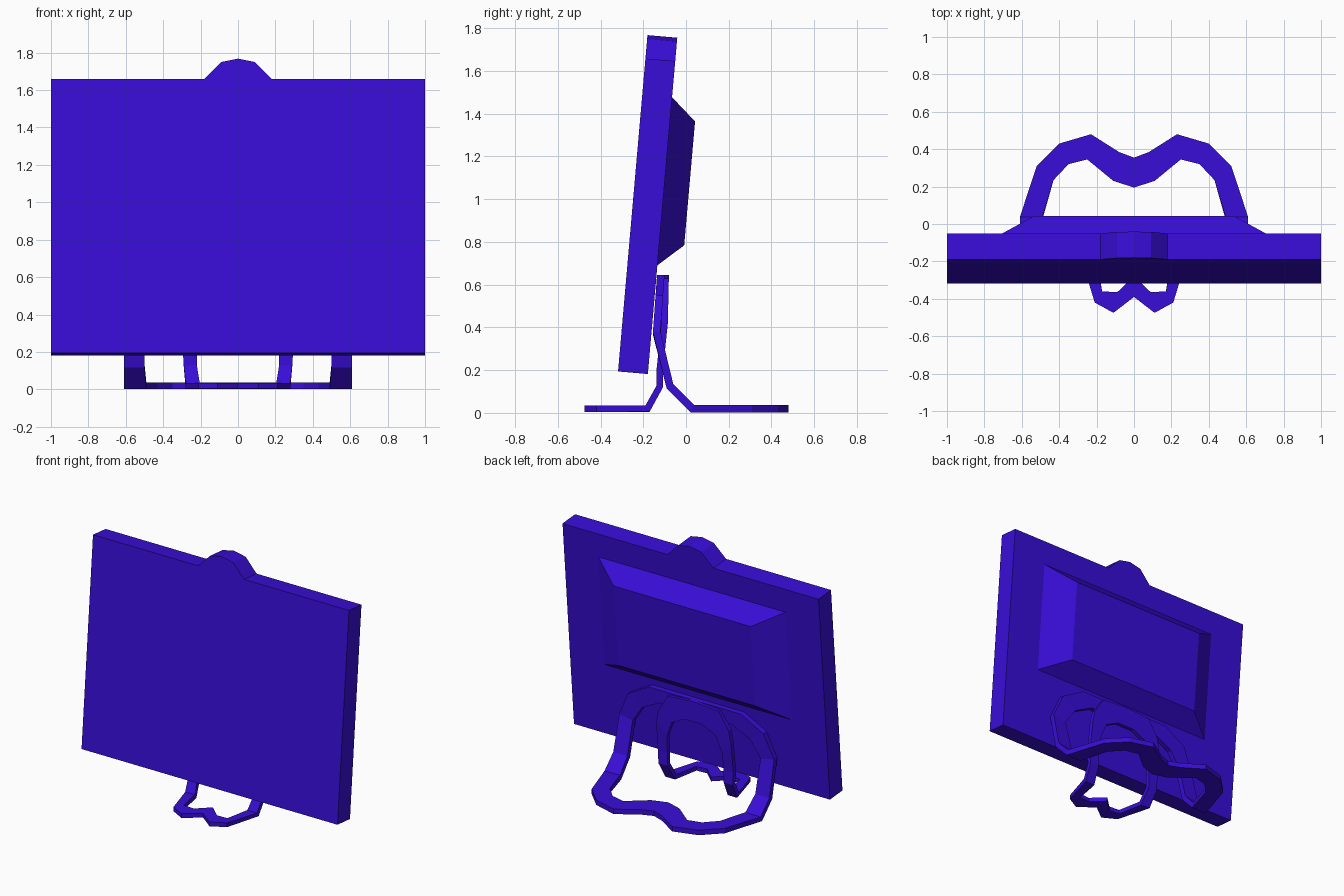
import bpy
import bmesh
import math
from mathutils import Matrix, Vector

cube = bpy.data.objects.get("Cube")
if cube:
    bpy.data.objects.remove(cube, do_unlink=True)

# Single material
blue = bpy.data.materials.new("violet_blue")
blue.use_nodes = True
COLOUR = (0.04, 0.004, 0.68, 1.0)
blue.diffuse_color = COLOUR
blue.node_tree.nodes["Principled BSDF"].inputs["Base Color"].default_value = COLOUR

# Frame of the tilted screen: origin at the lower front edge
TILT = Matrix.Translation((0, -0.318, 0.194)) @ Matrix.Rotation(math.radians(-5), 4, "X")
DEPTH = 0.14


def add_object(name, bm):
    bmesh.ops.recalc_face_normals(bm, faces=bm.faces)
    mesh = bpy.data.meshes.new(name)
    bm.to_mesh(mesh)
    bm.free()
    mesh.materials.append(blue)
    obj = bpy.data.objects.new(name, mesh)
    bpy.context.collection.objects.link(obj)
    return obj


def loft(name, front, back, y_front, y_back):
    """Solid between two (x, z) outlines in the tilted frame."""
    bm = bmesh.new()
    a = [bm.verts.new(TILT @ Vector((x, y_front, z))) for x, z in front]
    b = [bm.verts.new(TILT @ Vector((x, y_back, z))) for x, z in back]
    bm.faces.new(a)
    bm.faces.new(b[::-1])
    n = len(a)
    for i in range(n):
        j = (i + 1) % n
        bm.faces.new((a[i], b[i], b[j], a[j]))
    return add_object(name, bm)


def rect(half, low, high):
    return [(-half, low), (half, low), (half, high), (-half, high)]


# Screen panel with the faceted hump on top
TOP = 1.47
half_hump = [(0.18, TOP), (0.09, 1.562), (0, 1.58)]
outline = [(-1, 0), (1, 0), (1, TOP)] + half_hump
outline += [(-x, z) for x, z in half_hump[-2::-1]] + [(-1, TOP)]
loft("screen_panel", outline, outline, 0, DEPTH)

# Tapered housing on the back
loft("rear_housing", rect(0.735, 0.509, 1.302), rect(0.535, 0.615, 1.197),
     DEPTH - 0.002, 0.257)


def y_at(profile, z):
    """Depth of a stand arch at a given height."""
    for (y0, z0), (y1, z1) in zip(profile, profile[1:]):
        if z <= z1:
            return y0 + (y1 - y0) * (z - z0) / (z1 - z0)
    return profile[-1][0]


def stand_loop(name, floor, arch, profile, thickness):
    """Flat band: a floor part and a raised arch, mirrored across x."""
    bm = bmesh.new()
    rows = []
    for xo, yo, xi, yi in floor:
        rows.append((Vector((xo, yo, 0.02)), Vector((xi, yi, 0.02))))
    for xo, zo, xi, zi in arch:
        rows.append((Vector((xo, y_at(profile, zo), zo)),
                     Vector((xi, y_at(profile, zi), zi))))
    verts = [[bm.verts.new(p) for p in row] for row in rows]
    for (a, b), (c, d) in zip(verts, verts[1:]):
        bm.faces.new((a, b, d, c))
    obj = add_object(name, bm)
    mirror = obj.modifiers.new("mirror", "MIRROR")
    mirror.use_clip = True
    solid = obj.modifiers.new("band_thickness", "SOLIDIFY")
    solid.thickness = thickness
    solid.offset = 0
    solid.use_even_offset = True
    return obj


# Large loop reaching backwards
stand_loop(
    "rear_stand_loop",
    [(0, 0.355, 0, 0.195), (0.08, 0.385, 0.11, 0.23), (0.23, 0.48, 0.25, 0.345),
     (0.4, 0.43, 0.35, 0.32), (0.52, 0.31, 0.43, 0.235), (0.61, 0.03, 0.49, 0.03)],
    [(0.61, 0.125, 0.5, 0.125), (0.605, 0.38, 0.5, 0.36),
     (0.53, 0.55, 0.42, 0.48), (0.36, 0.645, 0.28, 0.55), (0, 0.645, 0, 0.55)],
    [(0.03, 0.02), (-0.075, 0.125), (-0.138, 0.37), (-0.118, 0.645)], 0.035)

# Small loop reaching forwards
stand_loop(
    "front_stand_loop",
    [(0, -0.39, 0, -0.28), (0.11, -0.475, 0.09, -0.365),
     (0.21, -0.42, 0.17, -0.36), (0.28, -0.18, 0.205, -0.18)],
    [(0.29, 0.125, 0.22, 0.125), (0.295, 0.21, 0.22, 0.21), (0.292, 0.42, 0.215, 0.34),
     (0.275, 0.51, 0.17, 0.45), (0.2, 0.63, 0.07, 0.5), (0, 0.645, 0, 0.5)],
    [(-0.18, 0.02), (-0.122, 0.125), (-0.122, 0.21), (-0.1, 0.42), (-0.095, 0.645)], 0.03)
